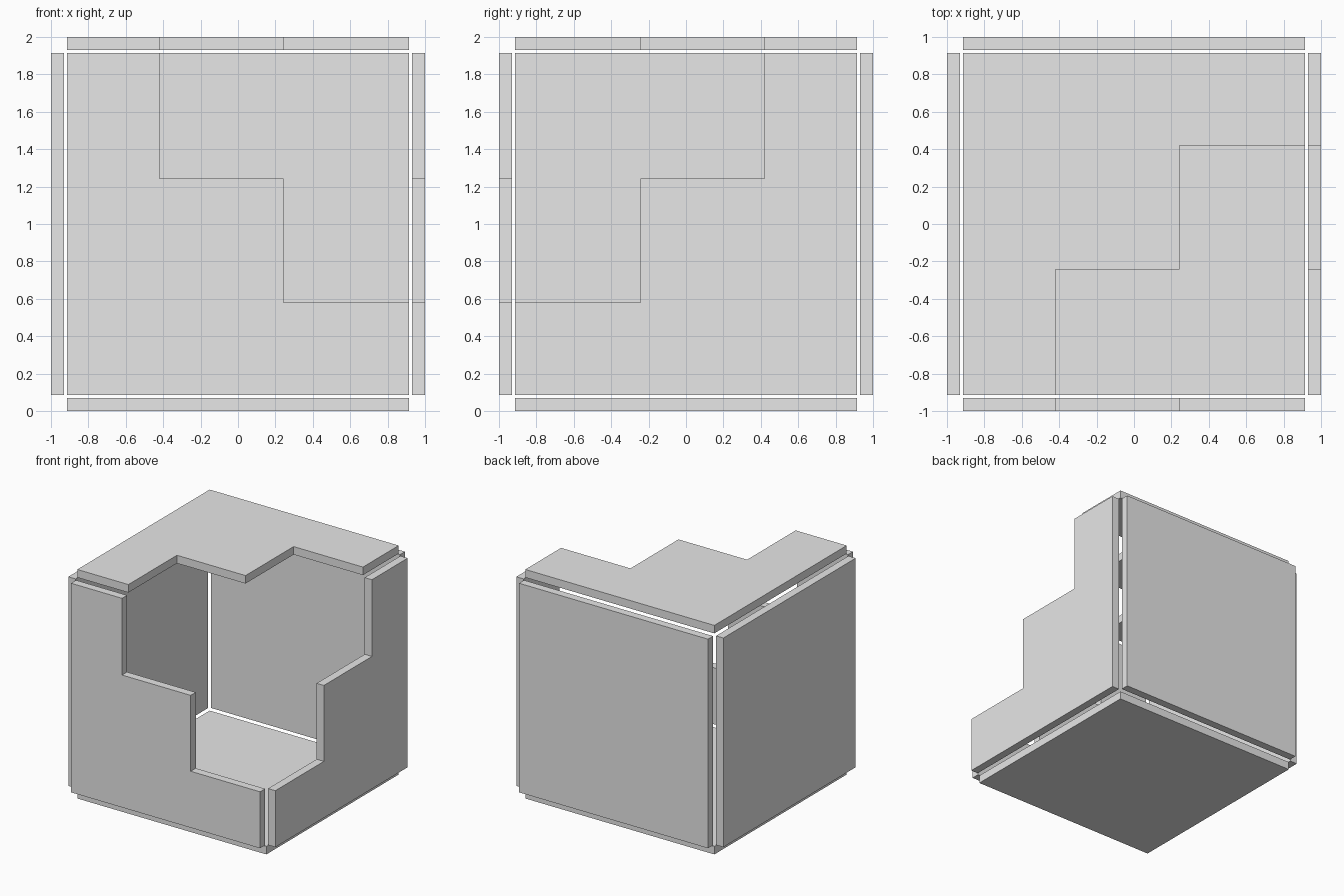
import bpy, bmesh
from mathutils import Vector

if "Cube" in bpy.data.objects:
    bpy.data.objects.remove(bpy.data.objects["Cube"])

# One plain grey for every panel
grey = bpy.data.materials.new("plain_grey")
grey.use_nodes = True
grey.diffuse_color = (0.8, 0.8, 0.8, 1)
grey.node_tree.nodes["Principled BSDF"].inputs["Base Color"].default_value = (0.8, 0.8, 0.8, 1)

HALF, INNER, OUTER = 0.913, 0.93, 1.0
LOW, HIGH = -0.42, 0.243
CENTRE = Vector((0, 0, 1))

# Panel outlines: a full square, and a square with a stepped corner cut away
SQUARE = [(-HALF, -HALF), (HALF, -HALF), (HALF, HALF), (-HALF, HALF)]
STEPPED = [(-HALF, -HALF), (HALF, -HALF), (HALF, LOW), (HIGH, LOW),
           (HIGH, HIGH), (LOW, HIGH), (LOW, HALF), (-HALF, HALF)]


def panel(name, outline, u, v, normal):
    """Extrude an outline lying along axes u and v outward along the normal."""
    u, v, normal = Vector(u), Vector(v), Vector(normal)
    bm = bmesh.new()
    verts = [bm.verts.new(CENTRE + u * a + v * b + normal * INNER) for a, b in outline]
    face = bm.faces.new(verts)
    result = bmesh.ops.extrude_face_region(bm, geom=[face])
    moved = [g for g in result["geom"] if isinstance(g, bmesh.types.BMVert)]
    bmesh.ops.translate(bm, verts=moved, vec=normal * (OUTER - INNER))
    bmesh.ops.recalc_face_normals(bm, faces=bm.faces)
    mesh = bpy.data.meshes.new(name)
    bm.to_mesh(mesh)
    bm.free()
    mesh.materials.append(grey)
    bpy.context.collection.objects.link(bpy.data.objects.new(name, mesh))


X, Y, Z = (1, 0, 0), (0, 1, 0), (0, 0, 1)
NX, NY, NZ = (-1, 0, 0), (0, -1, 0), (0, 0, -1)

# Three stepped panels open towards the same top corner
panel("front_panel", STEPPED, X, Z, NY)
panel("left_panel", STEPPED, NY, Z, X)
panel("top_panel", STEPPED, X, NY, Z)

# Three full panels close the other sides
panel("back_panel", SQUARE, X, Z, Y)
panel("right_panel", SQUARE, Y, Z, NX)
panel("bottom_panel", SQUARE, X, Y, NZ)
